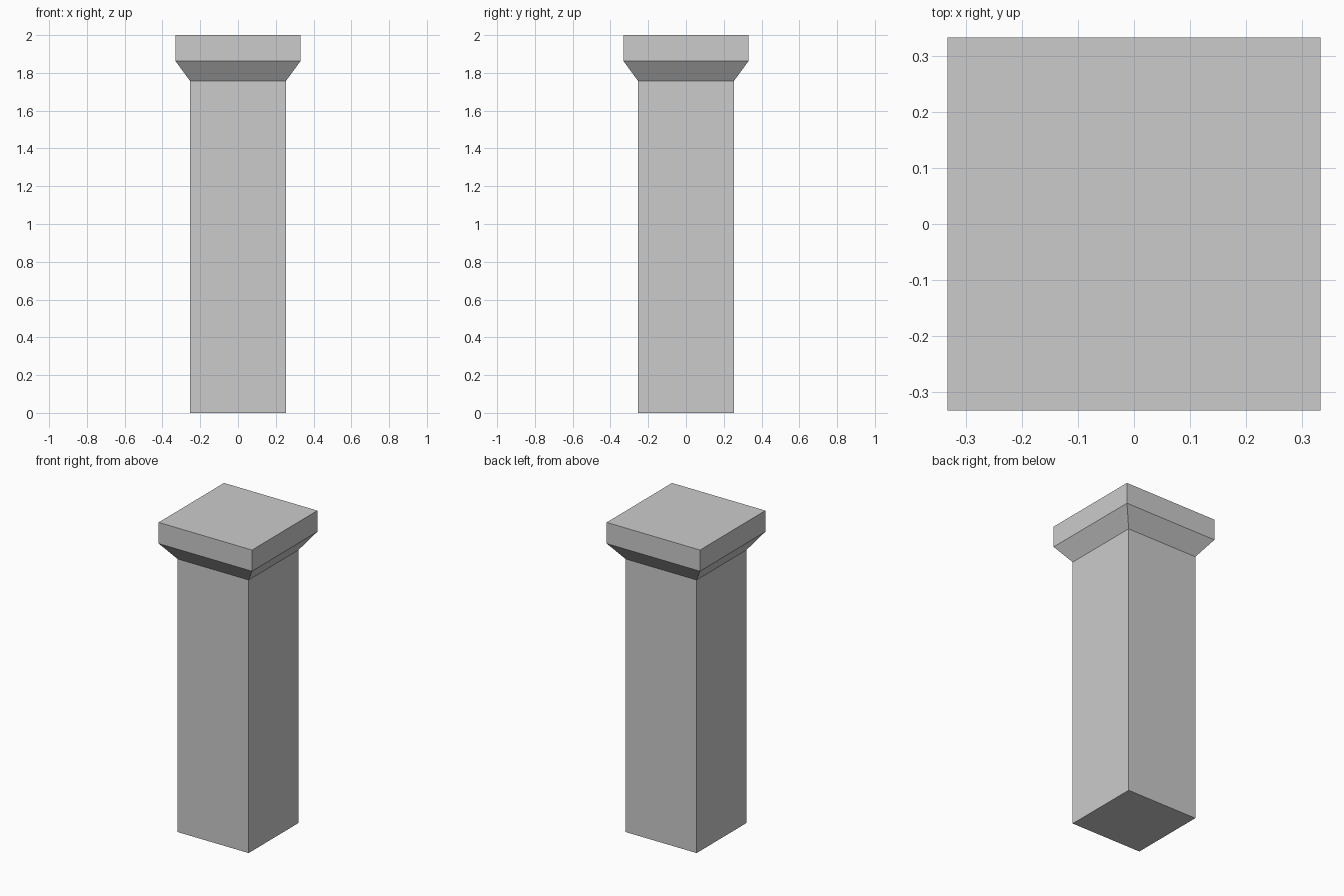
import bpy, bmesh

if "Cube" in bpy.data.objects:
    bpy.data.objects.remove(bpy.data.objects["Cube"])

# Square cross-sections from bottom to top: (half width, height)
profile = [(0.253, 0.0), (0.253, 1.756), (0.332, 1.864), (0.332, 2.0)]

bm = bmesh.new()
rings = [[bm.verts.new((sx * w, sy * w, z))
          for sx, sy in ((-1, -1), (1, -1), (1, 1), (-1, 1))]
         for w, z in profile]

# Shaft, flared neck and cap sides
for low, high in zip(rings, rings[1:]):
    for i in range(4):
        j = (i + 1) % 4
        bm.faces.new((low[i], low[j], high[j], high[i]))

# Bottom and top
bm.faces.new(rings[0][::-1])
bm.faces.new(rings[-1])

mesh = bpy.data.meshes.new("square_pillar")
bm.to_mesh(mesh)
bm.free()
pillar = bpy.data.objects.new("square_pillar", mesh)
bpy.context.collection.objects.link(pillar)
